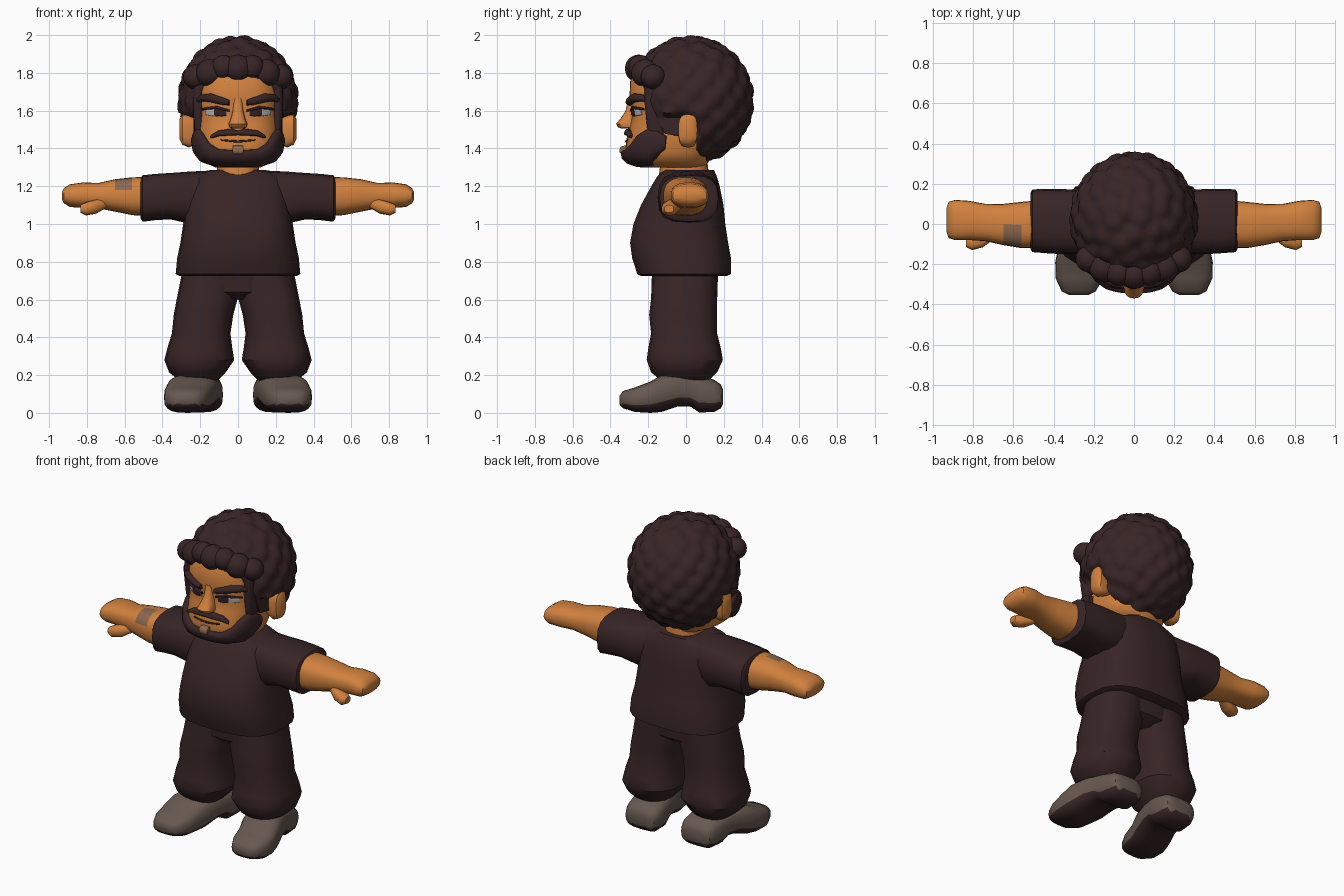
import bpy, bmesh, math
from mathutils import Vector
from mathutils.kdtree import KDTree

if "Cube" in bpy.data.objects:
    bpy.data.objects.remove(bpy.data.objects["Cube"])


def material(name, rgb):
    m = bpy.data.materials.new(name)
    m.use_nodes = True
    m.diffuse_color = (*rgb, 1)
    bsdf = next(n for n in m.node_tree.nodes if n.type == 'BSDF_PRINCIPLED')
    bsdf.inputs["Base Color"].default_value = (*rgb, 1)
    bsdf.inputs["Roughness"].default_value = 0.8
    return m


DARK = material("dark brown", (0.04, 0.018, 0.019))
SKIN = material("skin tan", (0.64, 0.22, 0.048))
SHOE = material("shoe taupe", (0.135, 0.1, 0.08))
WHITE = material("eye white", (0.5, 0.5, 0.5))
STUBBLE = material("stubble grey brown", (0.26, 0.14, 0.08))


def finish(name, bm, mats, side=1, rule=None, angle=45, sub=0):
    """Mirror if asked, fix normals, paint by rule and shade."""
    if side < 0:
        for v in bm.verts:
            v.co.x = -v.co.x
    bmesh.ops.recalc_face_normals(bm, faces=bm.faces)
    if rule:
        for f in bm.faces:
            f.material_index = 1 if rule(f.calc_center_median(), f.normal) else 0
    mesh = bpy.data.meshes.new(name)
    bm.to_mesh(mesh)
    bm.free()
    ob = bpy.data.objects.new(name, mesh)
    bpy.context.collection.objects.link(ob)
    for m in mats:
        mesh.materials.append(m)
    bpy.ops.object.select_all(action='DESELECT')
    ob.select_set(True)
    bpy.context.view_layer.objects.active = ob
    bpy.ops.object.shade_smooth_by_angle(angle=math.radians(angle))
    if sub:
        ob.modifiers.new("Subdivision", 'SUBSURF').levels = sub
        ob.modifiers["Subdivision"].render_levels = sub
    return ob


def skin_rings(rings):
    """Bridge closed rings of points and cap both ends."""
    bm = bmesh.new()
    rows = [[bm.verts.new(p) for p in r] for r in rings]
    n = len(rows[0])
    for a, b in zip(rows, rows[1:]):
        for i in range(n):
            j = (i + 1) % n
            bm.faces.new((a[i], a[j], b[j], b[i]))
    bm.faces.new(rows[0])
    bm.faces.new(rows[-1])
    return bm


def power(v, p):
    return math.copysign(abs(v) ** (2 / p), v)


def loft(name, axis, sections, mats, n=20, p=2.5, **kw):
    """Rounded-box sections (position, a0, a1, b0, b1) along an axis."""
    rings = []
    for t, a0, a1, b0, b1 in sections:
        ring = []
        for i in range(n):
            w = math.tau * i / n
            a = (a0 + a1) / 2 + (a1 - a0) / 2 * power(math.cos(w), p)
            b = (b0 + b1) / 2 + (b1 - b0) / 2 * power(math.sin(w), p)
            ring.append({'x': (t, a, b), 'y': (a, t, b), 'z': (a, b, t)}[axis])
        rings.append(ring)
    return finish(name, skin_rings(rings), mats, **kw)


def sym(rows):
    return [(z, -w, w, y0, y1) for z, w, y0, y1 in rows]


# Head
HEAD = [(1.30, .12, -.24, .10), (1.33, .19, -.305, .12), (1.38, .213, -.32, .13),
        (1.45, .22, -.315, .14), (1.52, .22, -.295, .14), (1.58, .22, -.285, .14),
        (1.66, .22, -.30, .14), (1.76, .215, -.295, .14), (1.84, .18, -.25, .12)]
loft("head", 'z', sym(HEAD), [SKIN], n=40, p=2.6)


def head_point(a, z, out):
    """Point on the head at angle a from the front, pushed outward."""
    z = min(max(z, HEAD[0][0]), HEAD[-1][0])
    lo, hi = next((r, s) for r, s in zip(HEAD, HEAD[1:]) if r[0] <= z <= s[0])
    k = (z - lo[0]) / (hi[0] - lo[0])
    w, y0, y1 = (lo[i] + (hi[i] - lo[i]) * k for i in (1, 2, 3))
    x = (w + out) * power(math.sin(a), 2.6)
    return (x, (y0 + y1) / 2 - ((y1 - y0) / 2 + out) * power(math.cos(a), 2.6), z)


def at_x(x):
    return math.copysign(math.asin(min(1, abs(x) / .22) ** 1.3), x)


def strip(name, pts, mat, depth, side=1, fine=6, n=16):
    """Padded band on the head through (angle, z, half height)."""
    path = []
    for p, q in zip(pts, pts[1:]):
        path += [tuple(u + (v - u) * i / fine for u, v in zip(p, q)) for i in range(fine)]
    path.append(pts[-1])
    rings = []
    for a, z, h in path:
        ring = []
        for i in range(n):
            w = math.tau * i / n
            ring.append(head_point(a, z + h * power(math.cos(w), 3), depth * power(math.sin(w), 3)))
        rings.append(ring)
    return finish(name, skin_rings(rings), [mat], side, angle=50)


def face_strip(name, pts, mat, depth, side=1):
    return strip(name, [(at_x(x), z, h) for x, z, h in pts], mat, depth, side)


# Beard, moustache and stubble
half = [(88, 1.43, .035), (78, 1.42, .075), (66, 1.41, .10), (50, 1.39, .085),
        (38, 1.365, .062), (22, 1.348, .048)]
jaw = half + [(0, 1.345, .045)] + [(-a, z, h) for a, z, h in reversed(half)]
strip("beard", [(math.radians(a), z, h) for a, z, h in jaw], DARK, .03)
face_strip("moustache", [(-.135, 1.462, .008), (-.1, 1.48, .015), (-.03, 1.487, .018), (0, 1.482, .012),
                         (.03, 1.487, .018), (.1, 1.48, .015), (.135, 1.462, .008)], DARK, .022)
face_strip("chin_stubble", [(-.025, 1.39, .025), (.025, 1.39, .025)], STUBBLE, .033)
face_strip("mouth_line", [(-.09, 1.445, .004), (0, 1.437, .006), (.09, 1.445, .004)], DARK, .006)

# Nose and neck
loft("nose", 'z', sym([(1.665, .022, -.305, -.25), (1.60, .028, -.32, -.25), (1.56, .038, -.345, -.25),
                       (1.53, .05, -.37, -.25), (1.512, .045, -.36, -.25), (1.505, .03, -.34, -.25)]),
     [SKIN], n=16)
loft("neck", 'z', sym([(1.2, .115, -.15, .12), (1.27, .112, -.142, .12), (1.36, .11, -.13, .11)]), [SKIN])

# Hair: tufted ball, cut back around the face and ears
SEEDS = 130
tree = KDTree(SEEDS)
for i in range(SEEDS):
    h = 1 - 2 * (i + .5) / SEEDS
    w = i * math.pi * (3 - math.sqrt(5))
    r = math.sqrt(1 - h * h)
    tree.insert((r * math.cos(w), r * math.sin(w), h), i)
tree.balance()
bm = bmesh.new()
bmesh.ops.create_icosphere(bm, subdivisions=5, radius=1)
for v in bm.verts:
    d = tree.find(v.co)[2]
    k = .935 + .095 * max(0, 1 - (d / .22) ** 2)
    x, y, z = v.co.x * .315 * k, .025 + v.co.y * .33 * k, 1.655 + v.co.z * .337 * k
    if z < 1.47:
        y = max(y, .055)
    elif z < 1.75:
        y = max(y, -.11 - (z - 1.47) * .45)
    if z < 1.58 and y < .05:
        x = max(-.235, min(.235, x))
    v.co = (x, y, z)
finish("hair", bm, [DARK], angle=60)

# Fringe tufts
bm = bmesh.new()
for i in range(7):
    x = (i - 3) * .075
    tuft = bmesh.ops.create_icosphere(bm, subdivisions=3, radius=.066 + .008 * (i % 2))["verts"]
    for v in tuft:
        v.co += Vector((x, -.25 + 1.5 * x * x, 1.835 - 1.1 * x * x - .012 * (i % 2)))
finish("fringe", bm, [DARK], angle=60)

# Shirt body
loft("shirt", 'z', sym([(.725, .31, -.24, .22), (.735, .33, -.26, .24), (.82, .322, -.287, .24),
                        (.90, .305, -.298, .225), (1.0, .29, -.28, .21), (1.1, .28, -.24, .20),
                        (1.2, .27, -.185, .18), (1.25, .25, -.155, .165), (1.285, .15, -.12, .15)]),
     [DARK], n=22, p=2.7, angle=35)

# Hips
loft("trouser_hips", 'z', sym([(.60, .06, -.12, .11), (.64, .25, -.17, .16), (.76, .29, -.18, .17)]), [DARK])


def tattoo(c, nrm):
    return -.65 < c.x < -.56 and c.y < -.01 and c.z > 1.18


for s, label in ((1, "left"), (-1, "right")):
    # Eyes and brows
    face_strip(label + "_eye", [(.055, 1.588, .014), (.11, 1.592, .022), (.172, 1.592, .014)], WHITE, .005, s)
    face_strip(label + "_iris", [(.06, 1.588, .014), (.085, 1.59, .02), (.122, 1.592, .02)], DARK, .008, s)
    face_strip(label + "_lash", [(.045, 1.6, .006), (.11, 1.617, .008), (.185, 1.608, .006)], DARK, .01, s)
    face_strip(label + "_brow", [(.045, 1.642, .014), (.08, 1.65, .02), (.14, 1.668, .023),
                                 (.185, 1.668, .018), (.205, 1.65, .01)], DARK, .024, s)
    # Sideburn
    loft(label + "_sideburn", 'z', [(z, s * .18, s * x, y - .03, y + .06) for z, x, y in
         ((1.46, .228, -.17), (1.54, .235, -.18), (1.64, .24, -.19), (1.76, .235, -.19))], [DARK], n=14)
    # Ear
    loft(label + "_ear", 'x', [(.2, -.02, .05, 1.43, 1.55), (.26, -.04, .06, 1.405, 1.575),
                               (.295, -.04, .06, 1.42, 1.58), (.31, -.02, .04, 1.45, 1.555)],
         [SKIN], side=s, p=3)
    # Sleeve
    loft(label + "_sleeve", 'x', [(.1, -.11, .14, 1.08, 1.285), (.25, -.15, .165, 1.0, 1.278),
                                  (.36, -.15, .175, 1.025, 1.27), (.44, -.145, .175, 1.02, 1.265),
                                  (.505, -.14, .172, 1.012, 1.258), (.515, -.125, .155, 1.03, 1.245)],
         [DARK], side=s, n=16, p=2.8, angle=35)
    # Arm with mitten hand
    loft(label + "_arm", 'x', [(.45, -.12, .12, 1.04, 1.25), (.56, -.12, .11, 1.047, 1.247),
                               (.65, -.105, .10, 1.065, 1.237), (.74, -.085, .10, 1.083, 1.217),
                               (.82, -.08, .115, 1.085, 1.22), (.89, -.08, .12, 1.09, 1.21),
                               (.922, -.07, .11, 1.11, 1.19), (.932, -.04, .08, 1.13, 1.17)],
         [SKIN, STUBBLE], side=s, n=24, rule=tattoo if s < 0 else None)
    loft(label + "_thumb", 'x', [(.69, -.07, -.02, 1.09, 1.13), (.75, -.115, -.03, 1.055, 1.13),
                                 (.805, -.13, -.045, 1.045, 1.115), (.835, -.115, -.065, 1.06, 1.1)],
         [SKIN], side=s, n=16)
    # Trouser leg
    loft(label + "_trouser_leg", 'z', [(.17, .11, .31, -.13, .12), (.215, .065, .365, -.185, .165),
                                       (.28, .02, .39, -.208, .195), (.34, .03, .375, -.2, .185),
                                       (.42, .04, .35, -.185, .165), (.52, .025, .34, -.195, .165),
                                       (.60, .003, .325, -.185, .165), (.75, -.01, .295, -.18, .17)],
         [DARK], side=s, n=16, angle=35)
    # Shoe with dark sole
    loft(label + "_shoe", 'y', [(-.352, .225, .325, .045, .09), (-.335, .19, .36, .025, .115),
                                (-.27, .155, .39, .005, .135), (-.19, .14, .392, 0, .165),
                                (-.13, .12, .38, .005, .2), (-.04, .1, .35, .035, .21),
                                (.02, .09, .33, .035, .205), (.07, .08, .32, .002, .2),
                                (.15, .08, .31, .005, .175), (.185, .095, .295, .025, .15),
                                (.197, .13, .26, .05, .12)],
         [SHOE, DARK], side=s, n=20, p=3, rule=lambda c, nrm: nrm.z < -.35)
